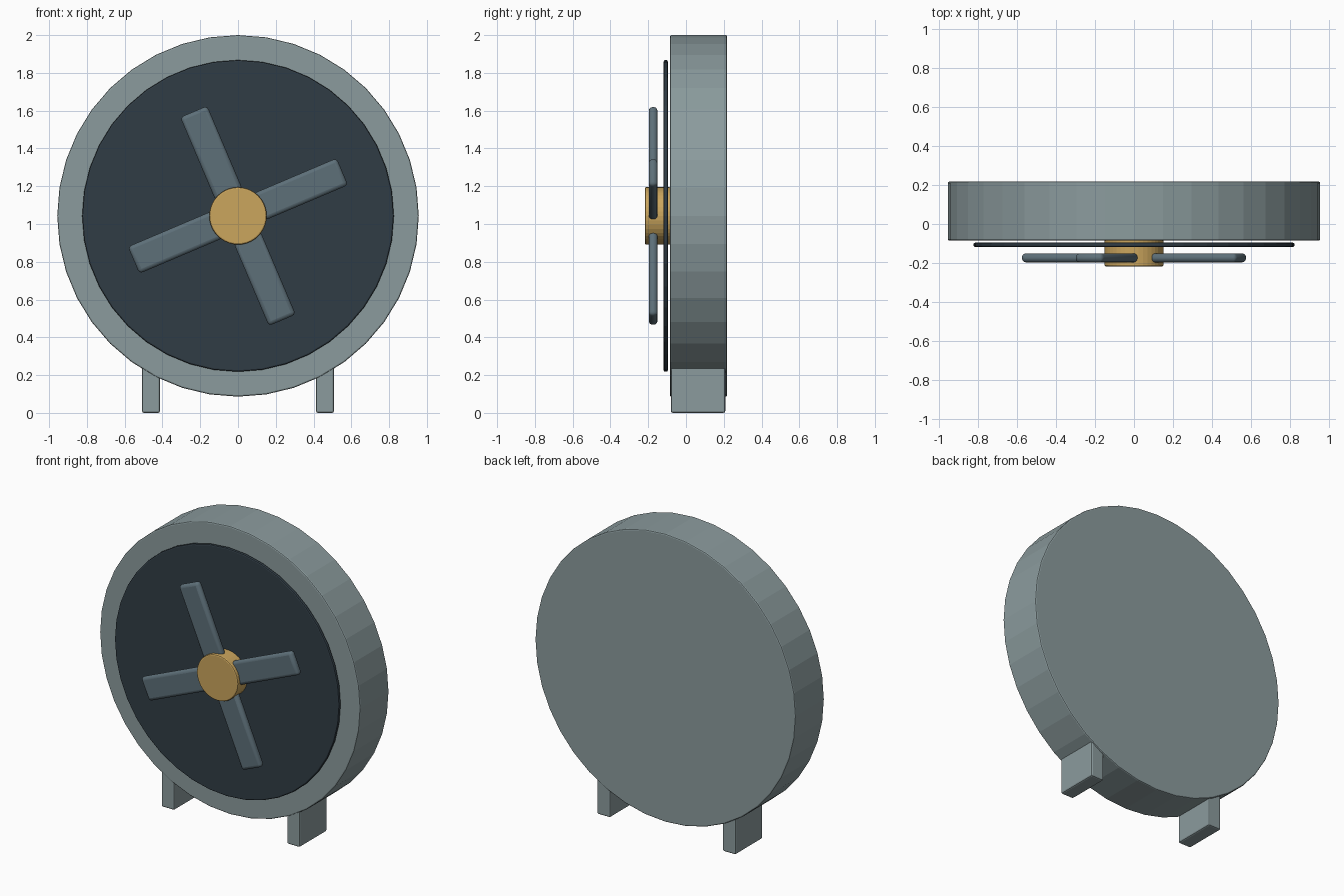
import bpy, math

if "Cube" in bpy.data.objects:
    bpy.data.objects.remove(bpy.data.objects["Cube"])

CZ = 1.043  # height of the wheel axis


def material(name, rgb):
    m = bpy.data.materials.new(name)
    m.diffuse_color = (*rgb, 1)
    m.use_nodes = True
    m.node_tree.nodes["Principled BSDF"].inputs["Base Color"].default_value = m.diffuse_color
    return m


SHELL = material("shell_grey", (0.26, 0.33, 0.34))
DARK = material("dark_panel", (0.03, 0.046, 0.06))
STEEL = material("blade_steel", (0.11, 0.16, 0.19))
BRASS = material("brass", (0.60, 0.38, 0.11))


def finish(name, mat, bevel, segments):
    ob = bpy.context.object
    ob.name = name
    ob.data.materials.append(mat)
    mod = ob.modifiers.new("Bevel", "BEVEL")
    mod.width = bevel
    mod.segments = segments
    mod.limit_method = "ANGLE"
    mod.angle_limit = math.radians(40)
    return ob


def disc(name, radius, y0, y1, sides, mat, bevel):
    bpy.ops.mesh.primitive_cylinder_add(
        vertices=sides, radius=radius, depth=y1 - y0,
        location=(0, (y0 + y1) / 2, CZ), rotation=(math.pi / 2, 0, 0))
    # sides start on the x axis so the outline touches its full radius
    return finish(name, mat, bevel, 2)


def box(name, loc, size, mat, bevel, segments, tilt=0.0):
    bpy.ops.mesh.primitive_cube_add(size=1, location=loc, rotation=(0, -tilt, 0))
    bpy.context.object.scale = size
    bpy.ops.object.transform_apply(location=False, rotation=False, scale=True)
    return finish(name, mat, bevel, segments)


# Round housing, dark front panel and hub
disc("housing", 0.957, -0.085, 0.218, 40, SHELL, 0.008)
disc("front_panel", 0.825, -0.118, -0.096, 40, DARK, 0.008)
disc("hub", 0.152, -0.218, -0.08, 40, BRASS, 0.008)

# Four blades around the hub
R0, R1 = 0.12, 0.60
for i in range(4):
    a = math.radians(23 + 90 * i)
    r = (R0 + R1) / 2
    box(f"blade_{i + 1}", (r * math.cos(a), -0.174, CZ + r * math.sin(a)),
        (R1 - R0, 0.046, 0.155), STEEL, 0.02, 3, a)
    bpy.ops.object.shade_smooth_by_angle(angle=math.radians(35))

# Two feet
for side, s in (("left", -1), ("right", 1)):
    box(f"{side}_foot", (s * 0.461, 0.064, 0.135), (0.095, 0.288, 0.27), SHELL, 0.01, 2)
